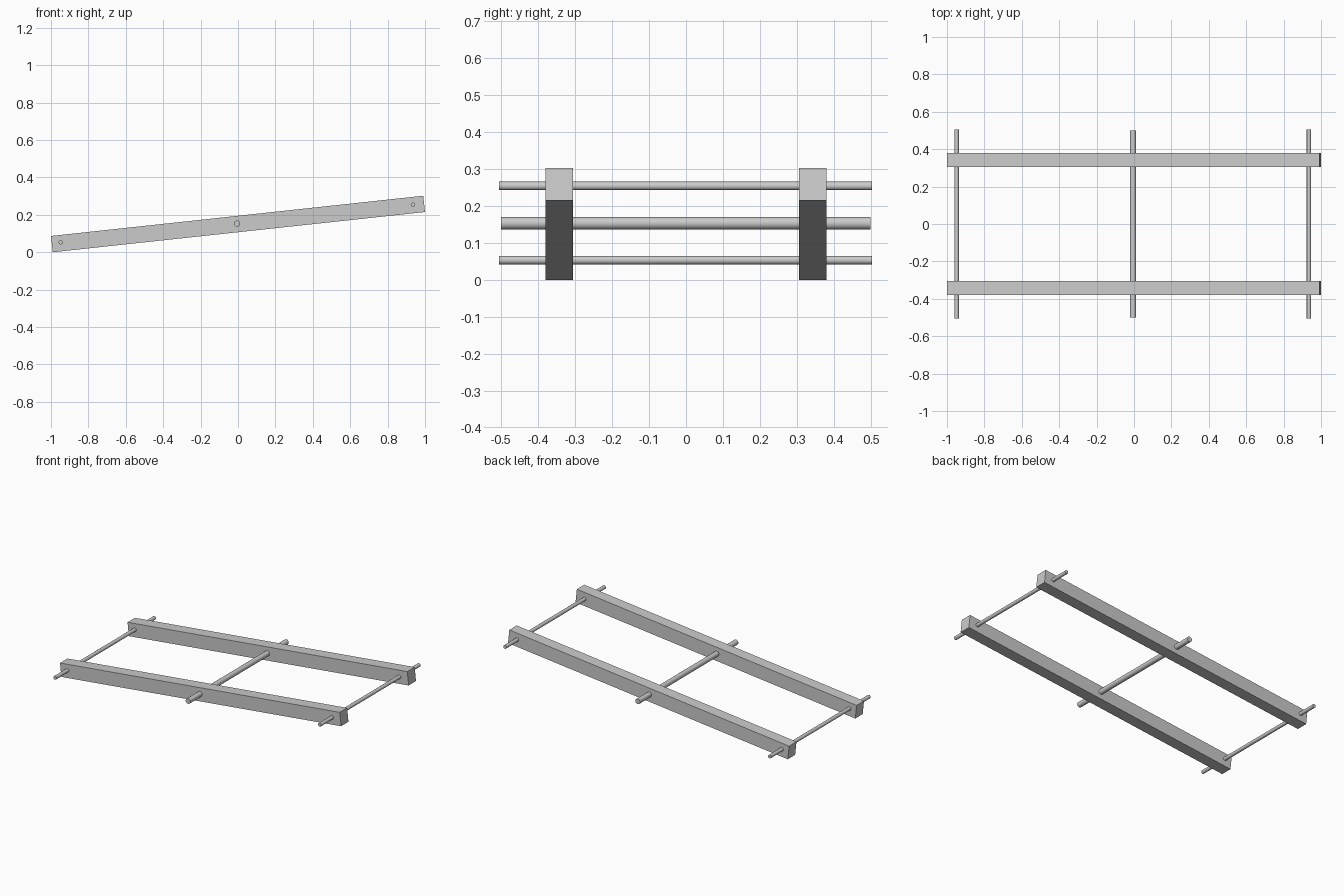
import bpy, math

if "Cube" in bpy.data.objects:
    bpy.data.objects.remove(bpy.data.objects["Cube"])

TILT = math.atan2(0.215, 1.99)   # slope of the frame along x
CENTRE_Z = 0.151


# Long sloping side beams
def beam(name, y):
    bpy.ops.mesh.primitive_cube_add(size=1, location=(0, y, CENTRE_Z), rotation=(0, -TILT, 0))
    ob = bpy.context.object
    ob.name = name
    ob.scale = (2.002, 0.075, 0.0875)
    bpy.ops.object.transform_apply(location=False, rotation=True, scale=True)


# Cross rods running through both beams
def rod(name, x, y, z, radius, length):
    bpy.ops.mesh.primitive_cylinder_add(vertices=16, radius=radius, depth=length,
                                        location=(x, y, z), rotation=(math.pi / 2, 0, 0))
    bpy.context.object.name = name
    bpy.ops.object.shade_smooth_by_angle(angle=math.radians(30))


beam("front_beam", -0.343)
beam("back_beam", 0.343)

rod("pivot_rod", -0.005, -0.001, 0.153, 0.0168, 1.0)
rod("low_end_rod", -0.948, -0.001, 0.053, 0.0115, 1.01)
rod("high_end_rod", 0.935, -0.001, 0.254, 0.0115, 1.01)
